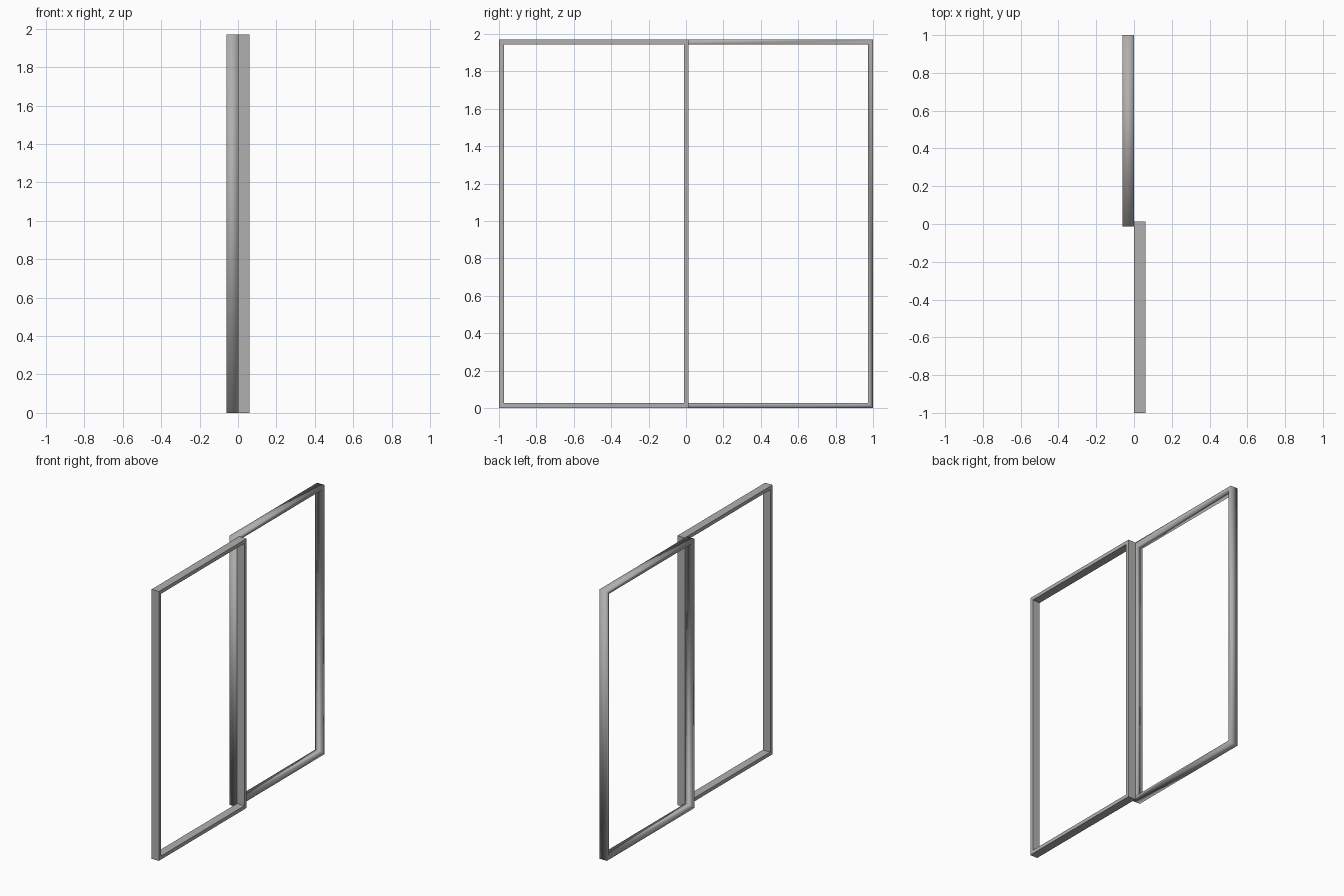
import bpy

if "Cube" in bpy.data.objects:
    bpy.data.objects.remove(bpy.data.objects["Cube"])

HEIGHT = 1.97    # overall frame height
DEPTH = 0.06     # thickness of each sash along x
BAR = 0.026      # visible width of the frame members

# dark grey metal
metal = bpy.data.materials.new("grey_metal")
metal.diffuse_color = (0.44, 0.435, 0.425, 1)
metal.use_nodes = True
metal.node_tree.nodes["Principled BSDF"].inputs["Base Color"].default_value = metal.diffuse_color


def sash_frame(name, x0, y0, y1, smooth):
    """Mitred rectangular frame in the y-z plane, extruded along x."""
    def ring(x, inset):
        a, b, lo, hi = y0 + inset, y1 - inset, inset, HEIGHT - inset
        return [(x, a, lo), (x, b, lo), (x, b, hi), (x, a, hi)]

    # cross-section loop of four rings: back outer, front outer, front inner, back inner
    x1 = x0 + DEPTH
    verts = ring(x0, 0) + ring(x1, 0) + ring(x1, BAR) + ring(x0, BAR)
    faces = []
    for r in range(4):
        s = (r + 1) % 4
        for i in range(4):
            j = (i + 1) % 4
            faces.append((r * 4 + i, r * 4 + j, s * 4 + j, s * 4 + i))
    mesh = bpy.data.meshes.new(name)
    mesh.from_pydata(verts, [], faces)
    mesh.materials.append(metal)
    for face in mesh.polygons:
        face.use_smooth = smooth
    mesh.update()
    obj = bpy.data.objects.new(name, mesh)
    bpy.context.collection.objects.link(obj)
    return obj


# two sliding frames, side by side on adjacent tracks, overlapping at the middle
sash_frame("front_sliding_frame", 0.0, -1.0, 0.014, False)
sash_frame("rear_sliding_frame", -DEPTH, -0.012, 1.0, True)
